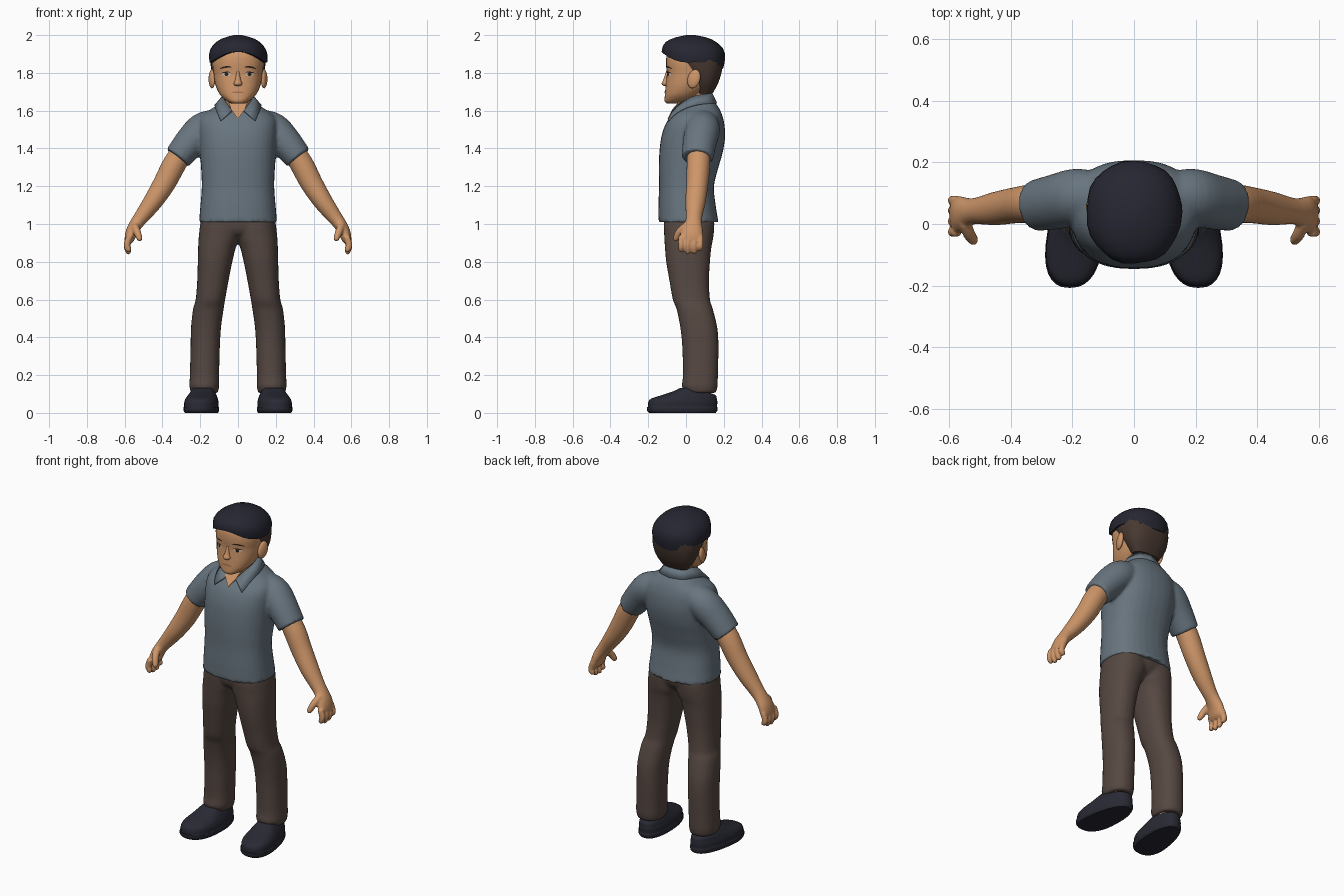
import bpy, bmesh, math
from mathutils import Vector

if "Cube" in bpy.data.objects:
    bpy.data.objects.remove(bpy.data.objects["Cube"])


def colour(name, r, g, b):
    lin = lambda c: ((c / 255 + 0.055) / 1.055) ** 2.4 if c > 10 else c / 255 / 12.92
    m = bpy.data.materials.new(name)
    m.diffuse_color = (lin(r), lin(g), lin(b), 1)
    m.use_nodes = True
    m.node_tree.nodes["Principled BSDF"].inputs["Base Color"].default_value = m.diffuse_color
    return m


SKIN = colour("skin", 206, 150, 105)
SHIRT = colour("grey blue cloth", 104, 117, 127)
CLOTH = colour("brown cloth", 86, 72, 66)
HAIR = colour("dark hair", 37, 38, 49)
SIDES = colour("brown short hair", 72, 56, 49)
LEATHER = colour("dark leather", 40, 41, 51)
WHITE = colour("eye white", 205, 190, 175)
DARK = colour("eye dark", 45, 32, 28)
LIP = colour("lip", 170, 112, 82)


def resample(rows, steps):
    """Catmull-Rom interpolation of rows of numbers."""
    out = []
    for i in range(len(rows) - 1):
        p = [rows[max(0, min(len(rows) - 1, i + k))] for k in (-1, 0, 1, 2)]
        for s in range(steps):
            t = s / steps
            out.append([0.5 * (2 * b + (c - a) * t + (2 * a - 5 * b + 4 * c - d) * t * t
                        + (3 * b - a - 3 * c + d) * t ** 3) for a, b, c, d in zip(*p)])
    return out + [list(rows[-1])]


def power(c, n):
    return math.copysign(abs(c) ** (2 / n), c)


def skin_rings(bm, rings, cap=True):
    vs = [[bm.verts.new(p) for p in r] for r in rings]
    n = len(vs[0])
    for a, b in zip(vs, vs[1:]):
        for i in range(n):
            bm.faces.new((a[i], a[(i + 1) % n], b[(i + 1) % n], b[i]))
    if cap:
        bm.faces.new(vs[0])
        bm.faces.new(vs[-1])


def stack(bm, rows, n=2.3, seg=32, steps=4):
    """Loft of level rings, rows are (z, x0, x1, y0, y1)."""
    rings = []
    for z, x0, x1, y0, y1 in resample(rows, steps):
        rings.append([((x0 + x1) / 2 + (x1 - x0) / 2 * power(math.cos(a), n),
                       (y0 + y1) / 2 + (y1 - y0) / 2 * power(math.sin(a), n), z)
                      for a in (math.tau * i / seg for i in range(seg))])
    skin_rings(bm, rings)


def sym(rows):
    return [(z, -h, h, a, b) for z, h, a, b in rows]


def tube(bm, rows, side=1, seg=20, steps=4):
    """Loft along a path, rows are (x, y, z, radius in xz, radius in y)."""
    rows = resample(rows, steps)
    pts = [Vector(r[:3]) for r in rows]
    rings = []
    for i, r in enumerate(rows):
        t = (pts[min(i + 1, len(pts) - 1)] - pts[max(i - 1, 0)]).normalized()
        u = t.cross(Vector((0, 1, 0))).normalized()
        v = u.cross(t)
        ring = [pts[i] + u * r[3] * math.cos(a) + v * r[4] * math.sin(a)
                for a in (math.tau * k / seg for k in range(seg))]
        rings.append([(p.x * side, p.y, p.z) for p in ring])
    skin_rings(bm, rings)


def finish(name, bm, mat, mirror=False, voxel=0, smooth=3, thick=0, angle=40, recalc=True):
    if recalc:
        bmesh.ops.recalc_face_normals(bm, faces=bm.faces)
    me = bpy.data.meshes.new(name)
    bm.to_mesh(me)
    bm.free()
    ob = bpy.data.objects.new(name, me)
    bpy.context.collection.objects.link(ob)
    me.materials.append(mat)
    bpy.ops.object.select_all(action='DESELECT')
    ob.select_set(True)
    bpy.context.view_layer.objects.active = ob
    bpy.ops.object.shade_smooth_by_angle(angle=math.radians(angle))
    if thick:
        ob.modifiers.new("thickness", 'SOLIDIFY').thickness = thick
    if voxel:
        m = ob.modifiers.new("blend", 'REMESH')
        m.mode, m.voxel_size, m.use_smooth_shade = 'VOXEL', voxel, True
        s = ob.modifiers.new("relax", 'SMOOTH')
        s.factor, s.iterations = 0.5, smooth
    if mirror:
        ob.modifiers.new("mirror", 'MIRROR')
    return ob


# Shirt: torso and sleeves blended together
bm = bmesh.new()
stack(bm, sym([(1.01, .207, -.146, .172), (1.1, .199, -.146, .157), (1.2, .192, -.143, .148),
               (1.3, .196, -.144, .172), (1.38, .202, -.141, .195), (1.46, .207, -.131, .207),
               (1.53, .207, -.108, .203), (1.575, .19, -.076, .192), (1.61, .14, -.04, .177),
               (1.65, .085, .0, .15)]), 2.4)
for s in (1, -1):
    tube(bm, [(.12, .09, 1.535, .075, .08), (.185, .088, 1.5, .09, .092), (.25, .073, 1.435, .085, .09),
              (.32, .06, 1.35, .074, .083)], s, 28)
finish("shirt", bm, SHIRT, voxel=.01)

# Collar with pointed flaps
top = [(.033, -.072, 1.603), (.055, -.04, 1.635), (.074, 0, 1.66), (.082, .05, 1.68), (.06, .115, 1.69), (0, .138, 1.695)]
low = [(.092, -.097, 1.548), (.107, -.067, 1.582), (.12, -.01, 1.615), (.12, .06, 1.635), (.08, .14, 1.64), (0, .165, 1.64)]
bm = bmesh.new()
a, b = ([bm.verts.new(p) for p in resample(l, 4)] for l in (top, low))
for i in range(len(a) - 1):
    bm.faces.new((a[i], b[i], b[i + 1], a[i + 1]))
finish("collar", bm, SHIRT, mirror=True, thick=.012)

# Neck and the open throat wedge
bm = bmesh.new()
stack(bm, sym([(1.52, .07, -.04, .11), (1.62, .07, -.035, .125), (1.73, .075, -.03, .125)]))
finish("neck", bm, SKIN)
bm = bmesh.new()
front = [bm.verts.new(p) for p in ((0, -.098, 1.556), (.036, -.073, 1.606), (.05, -.04, 1.645),
                                   (-.05, -.04, 1.645), (-.036, -.073, 1.606))]
back = [bm.verts.new((v.co.x, .02, v.co.z)) for v in front]
bm.faces.new(front)
bm.faces.new(back[::-1])
for i in range(5):
    j = (i + 1) % 5
    bm.faces.new((front[i], back[i], back[j], front[j]))
finish("throat", bm, SKIN)

# Trousers: two legs and a pelvis blended together
leg = [(1.06, -.02, .185, -.11, .14), (1, -.02, .2, -.118, .15), (.93, -.012, .208, -.115, .145),
       (.88, .01, .211, -.112, .135), (.8, .03, .213, -.105, .127), (.7, .05, .216, -.088, .122),
       (.6, .068, .224, -.07, .127), (.55, .076, .238, -.05, .142), (.45, .09, .249, -.03, .166),
       (.35, .096, .251, -.02, .172), (.2, .1, .255, -.016, .169), (.14, .1, .257, -.022, .167),
       (.105, .107, .248, 0, .158)]
bm = bmesh.new()
for s in (1, -1):
    stack(bm, [(z, s * p, s * q, c, d) for z, p, q, c, d in leg])
stack(bm, sym([(1.06, .19, -.11, .14), (1, .195, -.117, .15), (.95, .14, -.1, .125), (.92, .05, -.05, .08)]))
finish("trousers", bm, CLOTH, voxel=.01)

# Shoes: toes wider and turned a little outwards
bm = bmesh.new()
stack(bm, sym([(0, .082, -.195, .157), (.012, .088, -.206, .166), (.03, .089, -.207, .167),
               (.032, .086, -.202, .164), (.055, .086, -.2, .166), (.075, .081, -.185, .163),
               (.095, .073, -.125, .155), (.115, .062, -.065, .1), (.133, .048, -.03, .05)]), 2.4, steps=3)
for v in bm.verts:
    v.co.x = .188 - .1 * v.co.y + v.co.x * (1 - .8 * v.co.y)
finish("shoe", bm, LEATHER, mirror=True)

bm = bmesh.new()
stack(bm, [(.06, .12, .23, .02, .13), (.16, .12, .23, .02, .13)])
finish("ankle", bm, SKIN, mirror=True)

# Arm, palm, fingers and thumb blended together
bm = bmesh.new()
tube(bm, [(.27, .07, 1.42, .055, .06), (.335, .066, 1.32, .062, .062), (.39, .06, 1.215, .059, .058),
          (.45, .05, 1.12, .051, .054), (.505, .043, 1.045, .041, .044), (.532, .04, 1.01, .036, .044),
          (.56, .034, .965, .032, .056), (.575, .028, .92, .026, .062), (.579, .027, .9, .016, .055)], seg=28)
for y, tip in ((-.026, .853), (.009, .843), (.044, .845), (.076, .86)):
    tube(bm, [(.575, y, .935, .017, .016), (.588, y, .89, .018, .016), (.58, y, tip + .012, .016, .0145),
              (.574, y, tip, .009, .009)], seg=12)
tube(bm, [(.55, .005, .995, .02, .02), (.535, -.033, .96, .02, .02), (.522, -.052, .925, .016, .017),
          (.52, -.056, .91, .008, .01)], seg=12)
finish("arm", bm, SKIN, mirror=True, voxel=.006, smooth=2)

# Head
head = sym([(1.637, .03, -.1, -.03), (1.65, .058, -.113, .03), (1.68, .092, -.112, .07), (1.72, .114, -.109, .12),
            (1.76, .125, -.105, .15), (1.8, .13, -.102, .165), (1.85, .136, -.106, .175), (1.9, .13, -.1, .18),
            (1.95, .1, -.07, .14)])
bm = bmesh.new()
stack(bm, head)
finish("head", bm, SKIN, angle=60)
bm = bmesh.new()
stack(bm, sym([(1.81, .007, -.105, -.08), (1.765, .015, -.12, -.08), (1.742, .023, -.129, -.08), (1.73, .014, -.115, -.08)]), 2, 16)
finish("nose", bm, SKIN, angle=60)
bm = bmesh.new()
bmesh.ops.create_uvsphere(bm, u_segments=16, v_segments=10, radius=1)
for v in bm.verts:
    p = v.co
    v.co = (.138 + .016 * p.x + .008 * p.y, .042 + .034 * p.y + .008 * p.z, 1.768 + .05 * p.z)
finish("ear", bm, SKIN, mirror=True, angle=60)


def level(rows, z):
    for p, q in zip(rows, rows[1:]):
        if z <= q[0]:
            t = (z - p[0]) / (q[0] - p[0])
            return [i + (j - i) * t for i, j in zip(p, q)]
    return rows[-1]


FACE = resample(head, 4)


def plate(name, x, z, w, h, mat, off, slant=0, bend=0, mirror=True):
    """Thin oval following the face."""
    bm = bmesh.new()
    cols = []
    for i in range(11):
        u = -.98 + 1.96 * i / 10
        half, mid, px = h * math.sqrt(1 - u * u), z + slant * u + bend * (1 - u * u), x + w * u
        col = []
        for pz in (mid - half, mid + half):
            _, _, hx, y0, y1 = level(FACE, pz)
            y = (y0 + y1) / 2 - (y1 - y0) / 2 * (1 - abs(px / hx) ** 2.3) ** (1 / 2.3)
            col.append(bm.verts.new((px, y - off, pz)))
        cols.append(col)
    for p, q in zip(cols, cols[1:]):
        bm.faces.new((p[0], q[0], q[1], p[1]))
    finish(name, bm, mat, mirror=mirror, recalc=False)


plate("eye_white", .062, 1.793, .023, .010, WHITE, .002)
plate("iris", .061, 1.793, .010, .0105, DARK, .003)
plate("lash", .063, 1.8, .026, .003, DARK, .0035, -.002, .004)
plate("eyebrow", .065, 1.826, .032, .0045, DARK, .0025, -.004, .005)
plate("mouth", 0, 1.695, .034, .0045, LIP, .002, 0, .003, False)

# Short hair at the back and sides
bm = bmesh.new()
stack(bm, sym([(1.69, .085, .06, .14), (1.75, .122, .025, .172), (1.82, .142, -.03, .192), (1.88, .147, -.085, .196)]), 2.4)
finish("short_hair", bm, SIDES)

# Swept top hair with a curved hairline
dome = resample(sym([(1.82, .143, -.1, .196), (1.87, .155, -.12, .205), (1.92, .149, -.129, .2),
                     (1.96, .12, -.112, .165), (1.985, .078, -.065, .118), (2.0, .02, 0, .05)]), 4)
rings = []
for s, k in ((0, .8), (0, 1), (.15, 1), (.3, 1), (.45, 1), (.6, 1), (.75, 1), (.87, 1), (.95, 1), (1, 1)):
    ring = []
    for i in range(28):
        a = math.tau * i / 28
        f = math.sin(a)
        z0 = 1.857 + (.048 * f * f if f < 0 else -.027 * f) + .007 * math.sin(3 * a)
        z = z0 + (2 - z0) * s
        _, x0, x1, y0, y1 = level(dome, z)
        wave = k * (1 + .018 * math.cos(7 * a + 3 * s) * (1 - s))
        ring.append((x1 * wave * power(math.cos(a), 2.2), (y0 + y1) / 2 + (y1 - y0) / 2 * wave * power(f, 2.2), z))
    rings.append(ring)
bm = bmesh.new()
skin_rings(bm, rings)
finish("top_hair", bm, HAIR, angle=30)
